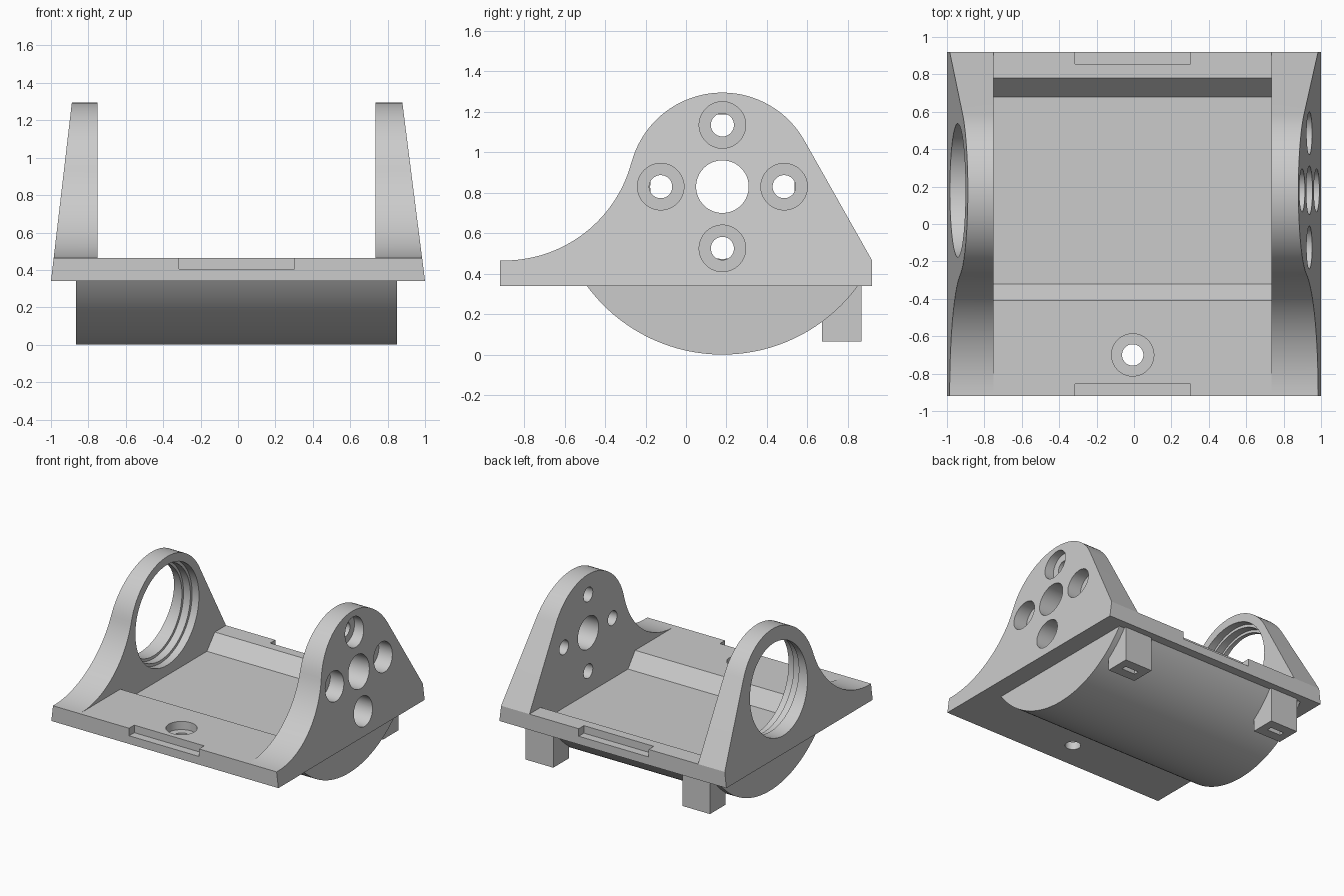
import bpy, bmesh, math
from mathutils import Matrix, Vector

cube = bpy.data.objects.get("Cube")
if cube:
    bpy.data.objects.remove(cube, do_unlink=True)

grey = bpy.data.materials.new("light grey plastic")
grey.use_nodes = True
colour = (0.6, 0.6, 0.6, 1)
grey.diffuse_color = colour
grey.node_tree.nodes["Principled BSDF"].inputs["Base Color"].default_value = colour

# Shared dimensions
MID = -0.007                 # middle plane of the body
BOTTOM, TOP = 0.34, 0.465    # plate faces
DEPTH = 0.92                 # half depth of the plate
IN_L, IN_R = 0.735, -0.75    # inner wall faces
HUB = Vector((0.18, 0.83))   # shared axis in y, z
HUB_R = 0.465


def make(name, bm):
    bmesh.ops.recalc_face_normals(bm, faces=bm.faces)
    mesh = bpy.data.meshes.new(name)
    bm.to_mesh(mesh)
    bm.free()
    mesh.materials.append(grey)
    ob = bpy.data.objects.new(name, mesh)
    bpy.context.collection.objects.link(ob)
    return ob


def extrude(name, profile, x0, x1):
    """Sweep a y, z profile along x; each end may be a function of z."""
    bm = bmesh.new()
    at = lambda x, z: x(z) if callable(x) else x
    ends = [[bm.verts.new((at(x, z), y, z)) for y, z in profile] for x in (x0, x1)]
    bm.faces.new(ends[0])
    bm.faces.new(ends[1][::-1])
    n = len(profile)
    for i in range(n):
        j = (i + 1) % n
        bm.faces.new((ends[0][i], ends[0][j], ends[1][j], ends[1][i]))
    return make(name, bm)


def box(name, x0, x1, y0, y1, z0, z1):
    return extrude(name, [(y0, z0), (y1, z0), (y1, z1), (y0, z1)], x0, x1)


def cylinder(name, r, centre, length, axis, segments=64):
    bm = bmesh.new()
    turn = Matrix.Rotation(math.pi / 2, 4, "Y") if axis == "X" else Matrix()
    bmesh.ops.create_cone(bm, cap_ends=True, segments=segments, radius1=r, radius2=r,
                          depth=length, matrix=Matrix.Translation(centre) @ turn)
    return make(name, bm)


def cross_bore(r, x0, x1, y, z):
    return cylinder("cutter", r, ((x0 + x1) / 2, y, z), x1 - x0, "X")


def cut(ob, cutters):
    bpy.context.view_layer.objects.active = ob
    for c in cutters:
        c.hide_render = True
        mod = ob.modifiers.new("cut", "BOOLEAN")
        mod.operation, mod.solver, mod.object = "DIFFERENCE", "EXACT", c
        bpy.ops.object.modifier_apply(modifier=mod.name)
        bpy.data.objects.remove(c, do_unlink=True)


def arc(centre, r, a0, a1, n):
    return [(centre[0] + r * math.cos(a0 + (a1 - a0) * i / n),
             centre[1] + r * math.sin(a0 + (a1 - a0) * i / n)) for i in range(n + 1)]


# Side wall profile: concave sweep, round head, straight back edge
sweep_r = 0.652
sweep = Vector((-0.90, TOP + sweep_r))
join = math.atan2(sweep.y - HUB.y, sweep.x - HUB.x)
corner = Vector((DEPTH, TOP)) - HUB
tangent = math.atan2(corner.y, corner.x) + math.acos(HUB_R / corner.length)
wall = [(-DEPTH, BOTTOM), (-DEPTH, TOP)]
wall += arc(sweep, sweep_r, -math.pi / 2, join - math.pi, 28)
wall += arc(HUB, HUB_R, join, tangent, 36)[1:]
wall += [(DEPTH, TOP), (DEPTH, BOTTOM)]

left_wall = extrude("left_wall", wall, IN_L, lambda z: 1 - 0.127 * (z - BOTTOM))
right_wall = extrude("right_wall", wall, IN_R, lambda z: -1 + 0.117 * (z - BOTTOM))

# Left wall: shaft hole and four counterbored screw holes
cutters = [cross_bore(0.13, 0.6, 1.2, *HUB)]
for k in range(4):
    y = HUB.x + 0.305 * math.cos(k * math.pi / 2)
    z = HUB.y + 0.305 * math.sin(k * math.pi / 2)
    cutters += [cross_bore(0.057, 0.6, 1.2, y, z), cross_bore(0.115, 0.82, 1.2, y, z)]
cut(left_wall, cutters)

# Right wall: large stepped bearing seat, widest on the inside
cut(right_wall, [cross_bore(0.357, -1.2, -0.6, *HUB),
                 cross_bore(0.378, -0.87, -0.6, *HUB),
                 cross_bore(0.40, -0.81, -0.6, *HUB)])

# Base plate with a shallow tray between sloping ends
floor = 0.35
base_plate = extrude("base_plate", [
    (-DEPTH, BOTTOM), (DEPTH, BOTTOM), (DEPTH, TOP), (0.78, TOP), (0.68, floor),
    (-0.32, floor), (-0.41, TOP), (-DEPTH, TOP)], IN_R, IN_L)
notches = [box("cutter", MID - 0.308, MID + 0.308, min(s * 0.855, s), max(s * 0.855, s),
               0.405, 0.6) for s in (-1, 1)]
cut(base_plate, notches + [
    cylinder("cutter", 0.057, (MID, -0.7, 0.4), 0.6, "Z"),
    cylinder("cutter", 0.113, (MID, -0.7, 0.5), 0.2, "Z")])

# Rounded belly under the plate
belly_r = HUB.y
half = math.acos((HUB.y - BOTTOM - 0.004) / belly_r)
belly = extrude("belly", arc(HUB, belly_r, -math.pi / 2 - half, -math.pi / 2 + half, 48),
                MID - 0.858, MID + 0.858)

# Two slotted feet at the back
for side, name in ((1, "left_foot"), (-1, "right_foot")):
    x = MID + side * 0.69
    foot = box(name, x - 0.122, x + 0.122, 0.672, 0.868, 0.065, 0.344)
    cut(foot, [box("cutter", x - 0.06, x + 0.06, 0.75, 0.79, 0, 0.2)])

# Smooth curved surfaces, keep hard edges
bpy.ops.object.select_all(action="DESELECT")
for ob in (left_wall, right_wall, base_plate, belly):
    ob.select_set(True)
bpy.context.view_layer.objects.active = belly
bpy.ops.object.shade_smooth_by_angle(angle=math.radians(25))
